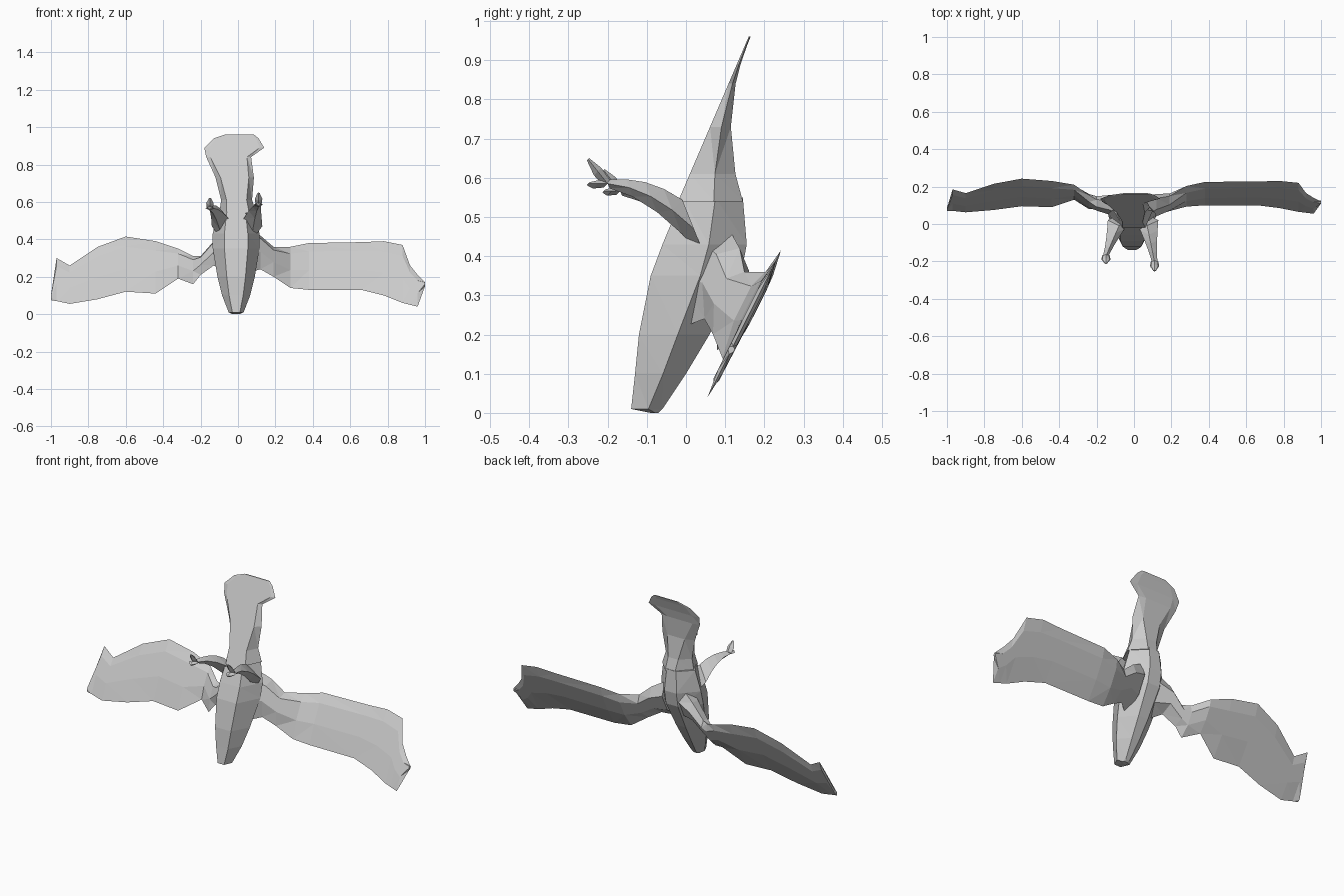
import bpy
import bmesh
from mathutils import Vector

default_cube = bpy.data.objects.get("Cube")
if default_cube:
    bpy.data.objects.remove(default_cube, do_unlink=True)

GREY = (0.6, 0.6, 0.6, 1)
plumage = bpy.data.materials.new("plain grey")
plumage.use_nodes = True
plumage.diffuse_color = GREY
plumage.node_tree.nodes["Principled BSDF"].inputs["Base Color"].default_value = GREY


def loft(name, rings):
    """Skin a list of equal-sized rings into a closed, faceted solid."""
    bm = bmesh.new()
    loops = [[bm.verts.new(point) for point in ring] for ring in rings]
    for lower, upper in zip(loops, loops[1:]):
        for i in range(len(lower)):
            bm.faces.new((lower[i - 1], lower[i], upper[i], upper[i - 1]))
    bm.faces.new(loops[0][::-1])
    bm.faces.new(loops[-1])
    bmesh.ops.triangulate(bm, faces=bm.faces[:], quad_method='SHORT_EDGE')
    bmesh.ops.recalc_face_normals(bm, faces=bm.faces[:])
    mesh = bpy.data.meshes.new(name)
    bm.to_mesh(mesh)
    bm.free()
    mesh.materials.append(plumage)
    obj = bpy.data.objects.new(name, mesh)
    bpy.context.collection.objects.link(obj)


def body_ring(z, front, back, left, right, front_share, back_share):
    """Six-sided horizontal section with a flat front and a flat back."""
    centre, half = (left + right) / 2, (right - left) / 2
    side = front + (back - front) * 0.55
    breast, spine = half * front_share, half * back_share
    return [(centre - breast, front, z), (centre + breast, front, z), (right, side, z),
            (centre + spine, back, z), (centre - spine, back, z), (left, side, z)]


# Torso: height, breast depth, back depth, half width; the head points down
torso_profile = [
    (0, -0.09, -0.07, 0.02),
    (0.01, -0.14, -0.06, 0.04),
    (0.1, -0.13, 0, 0.075),
    (0.2, -0.12, 0.06, 0.1),
    (0.35, -0.09, 0.14, 0.125),
    (0.43, -0.06, 0.155, 0.125),
    (0.55, -0.01, 0.145, 0.1),
]
torso_lean = -0.01
loft("torso", [body_ring(z, front, back, torso_lean - half, torso_lean + half, 0.5, 0.3)
               for z, front, back, half in torso_profile])

# Tail: height, left edge, right edge; it slopes back and thins to a sharp fan
tail_profile = [
    (0.54, -0.1, 0.1),
    (0.61, -0.09, 0.075),
    (0.73, -0.12, 0.085),
    (0.84, -0.17, 0.07),
    (0.89, -0.18, 0.14),
    (0.94, -0.13, 0.11),
    (0.96, -0.07, 0.085),
]
tail_root, tail_tip = tail_profile[0][0], tail_profile[-1][0]
tail_rings = []
for z, left, right in tail_profile:
    remaining = (tail_tip - z) / (tail_tip - tail_root)
    front = 0.16 - 0.18 * remaining
    back = front + 0.005 + 0.16 * remaining ** 2
    tail_rings.append(body_ring(z, front, back, left, right,
                                0.9 - 0.3 * remaining, 0.8 - 0.5 * remaining))
loft("tail", tail_rings)


def wing(name, profile):
    """Blade on a sloping plane that swings forward and thickens at the shoulder."""
    rings = []
    for x, low_z, top_z in profile:
        shoulder = 0.6 * max(0, 0.3 - abs(x))
        thickness = 0.03 - 0.015 * abs(x) + 0.6 * shoulder
        low, top = [Vector((x, 0.035 + z / 2 - shoulder, z)) for z in (low_z, top_z)]
        chord = (top - low).normalized()
        normal = Vector((0, -chord.z, chord.y)) * thickness / 2
        belly, ridge = low.lerp(top, 0.4), low.lerp(top, 0.8)
        rings.append([low, belly + normal, ridge + normal,
                      top, ridge - normal, belly - normal])
    loft(name, rings)


# Left wing: span position, trailing edge height, leading edge height
wing("left_wing", [
    (0.05, 0.22, 0.46),
    (0.12, 0.24, 0.42),
    (0.19, 0.2, 0.36),
    (0.28, 0.14, 0.36),
    (0.38, 0.13, 0.38),
    (0.66, 0.13, 0.385),
    (0.78, 0.1, 0.39),
    (0.88, 0.06, 0.37),
    (0.92, 0.05, 0.26),
    (0.96, 0.04, 0.21),
    (1, 0.15, 0.17),
])

# Right wing: pinched at the shoulder, bowed, with a notched tip
wing("right_wing", [
    (-0.05, 0.22, 0.45),
    (-0.13, 0.26, 0.39),
    (-0.2, 0.21, 0.31),
    (-0.24, 0.16, 0.31),
    (-0.32, 0.19, 0.35),
    (-0.44, 0.11, 0.39),
    (-0.6, 0.12, 0.415),
    (-0.75, 0.08, 0.36),
    (-0.9, 0.055, 0.26),
    (-0.97, 0.07, 0.3),
    (-1, 0.075, 0.1),
])


def diamond(centre, half_width, half_height, lean):
    """Four-cornered section standing across a limb, its lower corner set back."""
    across = Vector((half_width, 0, 0))
    upright = Vector((0, -lean * half_height, half_height))
    return [centre - across, centre - upright, centre + across, centre + upright * 0.9]


def leg(side, hip_x, foot_x, reach):
    """Thick thigh tapering to a thin shank, with a raised and a level toe."""
    hip = Vector((hip_x, 0.02, 0.47))
    ankle = Vector((foot_x, -0.8 * reach, 0.47 + reach * 0.46))
    rings = []
    for step in range(5):
        along = step / 4
        centre = hip.lerp(ankle, along)
        centre.z += 0.1 * along * (1 - along)
        slim = (1 - along) ** 1.3
        rings.append(diamond(centre, 0.015 + 0.045 * slim, 0.012 + 0.07 * slim, 0.4))
    loft(side + "_leg", rings)
    toes = {"raised": (0.25 * reach, 0.02), "level": (0, 0.025)}
    for kind, (lift, width) in toes.items():
        tip = Vector((foot_x, -reach, ankle.z + lift))
        loft(side + "_" + kind + "_toe",
             [diamond(ankle.lerp(tip, along), width * size, width * size / 2, -1)
              for along, size in ((0, 0.8), (0.5, 1), (1, 0.3))])


# Legs reach forward; the left one is longer
leg("left", 0.07, 0.11, 0.25)
leg("right", -0.08, -0.15, 0.21)
